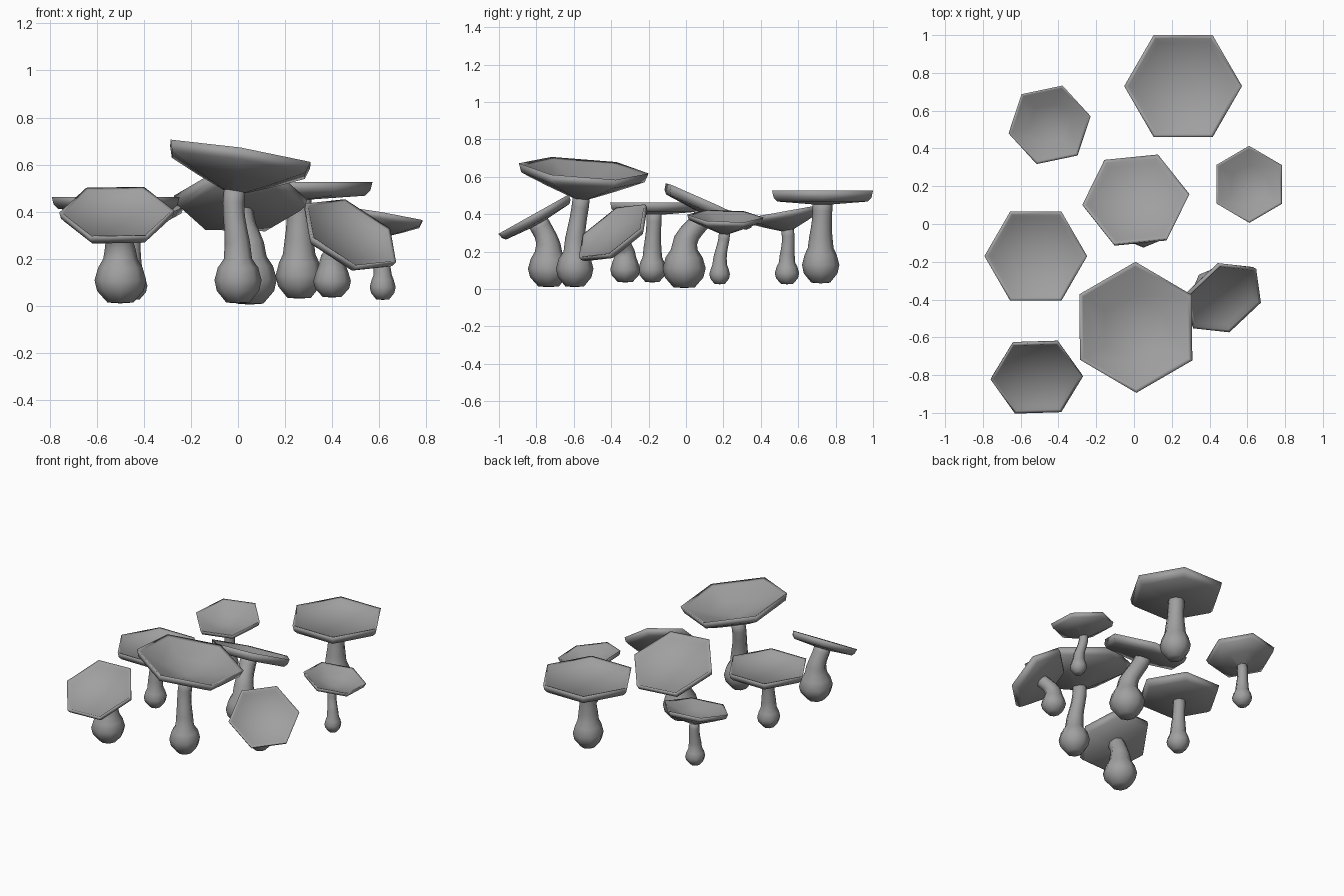
import bpy, bmesh, math
from mathutils import Vector, Matrix

cube = bpy.data.objects.get("Cube")
if cube:
    bpy.data.objects.remove(cube, do_unlink=True)

grey = bpy.data.materials.new("mushroom_grey")
grey.use_nodes = True
grey.diffuse_color = (0.35, 0.35, 0.35, 1)
grey.node_tree.nodes["Principled BSDF"].inputs["Base Color"].default_value = grey.diffuse_color

# Cap outlines from underside to middle of the top (share of cap radius, height)
FLAT = [(0, -.24), (.18, -.24), (.9, -.19), (.97, -.12), (1, 0), (.93, -.02), (.85, -.1), (0, -.1)]
BOWL = [(0, -.48), (.16, -.46), (.55, -.31), (.95, -.14), (1, 0), (.93, -.03), (.5, -.2), (0, -.33)]


def loft(name, rings):
    """Skin a list of rings; a ring with one point closes an end."""
    bm = bmesh.new()
    loops = [[bm.verts.new(p) for p in ring] for ring in rings]
    for a, b in zip(loops, loops[1:]):
        n = max(len(a), len(b))
        for i in range(n):
            j = (i + 1) % n
            if len(a) == 1:
                bm.faces.new((a[0], b[j], b[i]))
            elif len(b) == 1:
                bm.faces.new((a[i], a[j], b[0]))
            else:
                bm.faces.new((a[i], a[j], b[j], b[i]))
    bmesh.ops.recalc_face_normals(bm, faces=bm.faces)
    mesh = bpy.data.meshes.new(name)
    bm.to_mesh(mesh)
    bm.free()
    mesh.materials.append(grey)
    mesh.polygons.foreach_set("use_smooth", [True] * len(mesh.polygons))
    obj = bpy.data.objects.new(name, mesh)
    bpy.context.collection.objects.link(obj)


def ring(matrix, radius, height, sides, turn=0):
    if radius == 0:
        return [matrix @ Vector((0, 0, height))]
    angles = [math.radians(turn) + math.tau * i / sides for i in range(sides)]
    return [matrix @ Vector((radius * math.cos(a), radius * math.sin(a), height)) for a in angles]


def mushroom(name, base, bulb, low, high, stalk, centre, slope, radius, turn, outline):
    """slope is the height change of the cap rim per unit of x and y."""
    centre = Vector(centre)
    up = Vector((-slope[0], -slope[1], 1)).normalized()

    # Cap: hexagonal disc or bowl, turned about z and then tilted
    tilt = Matrix.Translation(centre) @ Vector((0, 0, 1)).rotation_difference(up).to_matrix().to_4x4()
    loft(name + "_cap", [ring(tilt, r * radius, h * radius, 6, turn) for r, h in outline])

    # Bulb: rounded foot
    foot = Matrix.Translation((*base, low))
    tall = high - low
    rings = [ring(foot, r * bulb, h * tall, 8)
             for r, h in ((0, 0), (.5, .02), (.9, .28), (1, .52), (.86, .8))]

    # Stalk: bends from upright into the cap direction
    start = Vector((*base, high))
    end = centre + up * radius * (outline[0][1] + .06)
    reach = (end - start).length * .4
    a, b = start + Vector((0, 0, reach)), end - up * reach
    for i in range(6):
        t = i / 5
        s = 1 - t
        point = start * s**3 + a * 3 * s * s * t + b * 3 * s * t * t + end * t**3
        along = (a - start) * s * s + (b - a) * 2 * s * t + (end - b) * t * t
        turned = Vector((0, 0, 1)).rotation_difference(along).to_matrix().to_4x4()
        width = stalk * (1.3 - .3 * min(1, t * 2))
        rings.append(ring(Matrix.Translation(point) @ turned, width, 0, 8))
    rings.append([end + up * stalk * .2])
    loft(name + "_stem", rings)


mushroom("back_right_flat", (.26, .72), .1, .03, .22, .053,
         (.26, .73, .527), (0, 0), .312, 0, FLAT)
mushroom("left_flat", (-.52, -.18), .075, .035, .17, .04,
         (-.52, -.17, .463), (0, 0), .272, 0, FLAT)
mushroom("middle_tilted", (.05, -.01), .115, .005, .21, .055,
         (.01, .13, .46), (.02, -.45), .285, 6, FLAT)
mushroom("front_right_tilted", (.4, -.325), .08, .035, .17, .045,
         (.48, -.395, .31), (-.57, .72), .23, -15, FLAT)
mushroom("front_left_tilted", (-.5, -.735), .11, .01, .2, .056,
         (-.515, -.815, .4), (0, .56), .245, 2, FLAT)
mushroom("front_bowl", (0, -.595), .1, .01, .2, .046,
         (.01, -.547, .645), (-.16, -.08), .348, 30, BOWL)
mushroom("right_bowl", (.615, .18), .055, .025, .13, .03,
         (.61, .21, .39), (-.17, -.04), .204, 30, BOWL)
mushroom("back_left_bowl", (-.45, .54), .065, .025, .14, .034,
         (-.447, .525, .415), (0, .18), .222, 12, BOWL)
